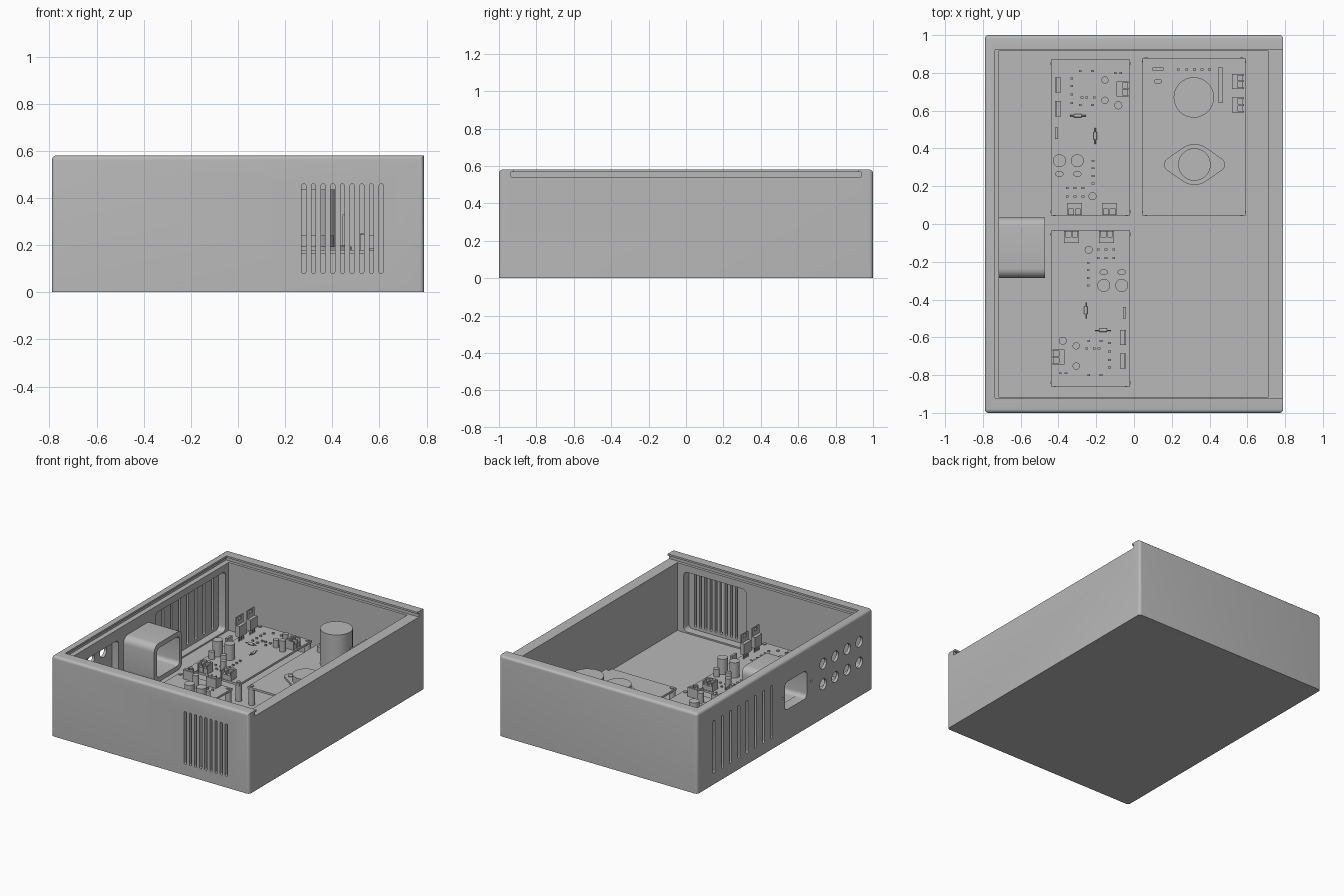
import bpy, bmesh
from math import pi
from mathutils import Matrix, Vector

default = bpy.data.objects.get("Cube")
if default:
    bpy.data.objects.remove(default, do_unlink=True)

GREY = (0.48, 0.48, 0.48, 1)
grey = bpy.data.materials.new("plain grey")
grey.use_nodes = True
grey.diffuse_color = GREY
grey.node_tree.nodes["Principled BSDF"].inputs["Base Color"].default_value = GREY

FLOOR, PCB, TOP = 0.05, 0.165, 0.18   # floor top, board underside, board top


def box(bm, x0, x1, y0, y1, z0, z1):
    size = Matrix.Diagonal((x1 - x0, y1 - y0, z1 - z0, 1))
    mid = Matrix.Translation(((x0 + x1) / 2, (y0 + y1) / 2, (z0 + z1) / 2))
    return bmesh.ops.create_cube(bm, size=1, matrix=mid @ size)["verts"]


def block(bm, x, y, w, d, z1, z0=TOP):
    return box(bm, x - w / 2, x + w / 2, y - d / 2, y + d / 2, z0, z1)


def rod(bm, centre, radius, length, axis="Z", sides=32, squash=1):
    turn = {"Z": Matrix(), "X": Matrix.Rotation(pi / 2, 4, "Y"), "Y": Matrix.Rotation(pi / 2, 4, "X")}[axis]
    m = Matrix.Translation(centre) @ turn @ Matrix.Diagonal((1, squash, 1, 1))
    return bmesh.ops.create_cone(bm, cap_ends=True, segments=sides, radius1=radius,
                                 radius2=radius, depth=length, matrix=m)["verts"]


def can(bm, x, y, r, z1, z0=TOP, squash=1):
    return rod(bm, (x, y, (z0 + z1) / 2), r, z1 - z0, squash=squash)


def round_edges(bm, verts, axis, width):
    """Round the edges of a box that run along one axis."""
    edges = {e for v in verts for e in v.link_edges
             if abs((e.verts[0].co - e.verts[1].co).normalized()[axis]) > 0.9}
    bmesh.ops.bevel(bm, geom=list(edges), offset=width, segments=6, affect="EDGES", profile=0.5)


def finish(name, bm):
    mesh = bpy.data.meshes.new(name)
    bmesh.ops.recalc_face_normals(bm, faces=bm.faces)
    bm.to_mesh(mesh)
    bm.free()
    mesh.materials.append(grey)
    obj = bpy.data.objects.new(name, mesh)
    bpy.context.scene.collection.objects.link(obj)
    return obj


def cut(obj, bm):
    """Subtract the cutter shapes and keep the result."""
    tool = finish("cutter", bm)
    tool.hide_render = True
    mod = obj.modifiers.new("cut", "BOOLEAN")
    mod.operation, mod.solver, mod.object = "DIFFERENCE", "EXACT", tool
    graph = bpy.context.evaluated_depsgraph_get()
    result = bpy.data.meshes.new_from_object(obj.evaluated_get(graph))
    obj.modifiers.clear()
    obj.data = result
    bpy.data.objects.remove(tool, do_unlink=True)


# Case shell with rounded upright and top edges
bm = bmesh.new()
box(bm, -0.79, 0.79, -1, 1, 0, 0.58)
outer = [e for e in bm.edges if max(v.co.z for v in e.verts) > 0.5
         and not all(v.co.z > 0.5 and v.co.x > 0 for v in e.verts)]
bmesh.ops.bevel(bm, geom=outer, offset=0.02, segments=5, affect="EDGES", profile=0.5)
case = finish("case", bm)

# Cavity, then the lid opening and its wider sliding groove, open to the +x side
for cavity in [(-0.715, 0.71, -0.915, 0.915, FLOOR, 0.7),
               (-0.735, 0.9, -0.92, 0.92, 0.53 + 0.01, 0.7),
               (-0.75, 0.9, -0.935, 0.935, 0.54, 0.567)]:
    bm = bmesh.new()
    box(bm, *cavity)
    cut(case, bm)

# Thinned wall panels behind the vents and the sockets
bm = bmesh.new()
round_edges(bm, box(bm, 0.16, 0.66, -0.975, -0.9, 0.06, 0.49), 1, 0.03)
round_edges(bm, box(bm, -0.77, -0.7, 0.08, 0.88, 0.06, 0.49), 0, 0.03)
round_edges(bm, box(bm, -0.77, -0.7, -0.905, -0.34, 0.18, 0.46), 0, 0.03)
cut(case, bm)

# Vent slots, socket holes, power inlet opening and its screw holes
bm = bmesh.new()
for i in range(9):
    x = 0.279 + i * 0.041
    round_edges(bm, box(bm, x - 0.009, x + 0.009, -1.1, -0.85, 0.08, 0.46), 1, 0.0088)
for i in range(8):
    y = 0.15 + i * 0.094
    round_edges(bm, box(bm, -0.9, -0.65, y - 0.011, y + 0.011, 0.08, 0.46), 0, 0.0108)
for i in range(4):
    for z in (0.245, 0.395):
        rod(bm, (-0.75, -0.437 - i * 0.137, z), 0.038, 0.2, "X")
round_edges(bm, box(bm, -0.9, -0.65, -0.25, 0, 0.22, 0.42), 0, 0.03)
for y in (0.025, -0.3):
    rod(bm, (-0.79, y, 0.32), 0.008, 0.06, "X", 16)
cut(case, bm)

# Power inlet sleeve
bm = bmesh.new()
round_edges(bm, box(bm, -0.72, -0.47, -0.285, 0.035, 0.18, 0.46), 0, 0.05)
inlet = finish("inlet_sleeve", bm)
bm = bmesh.new()
round_edges(bm, box(bm, -0.8, -0.4, -0.255, 0.005, 0.215, 0.425), 0, 0.03)
cut(inlet, bm)


def circuit_board(name, x0, x1, y0, y1):
    """Board with four corner standoffs and screws."""
    bm = bmesh.new()
    box(bm, x0, x1, y0, y1, PCB, TOP)
    for x in (x0 + 0.02, x1 - 0.02):
        for y in (y0 + 0.02, y1 - 0.02):
            can(bm, x, y, 0.022, PCB, FLOOR)
            can(bm, x, y, 0.013, TOP + 0.006)
    return finish(name, bm)


def terminal(bm, x, y, angle):
    """Two-way screw terminal; its wire openings face local -y."""
    v = block(bm, 0, 0.012, 0.08, 0.03, 0.245)
    v += block(bm, 0, -0.018, 0.08, 0.03, 0.215)
    for side in (-1, 0, 1):
        v += block(bm, side * 0.036, -0.012, 0.008, 0.05, 0.24)
    for side in (-0.018, 0.018):
        v += can(bm, side, 0.012, 0.013, 0.25, 0.24)
    bmesh.ops.transform(bm, verts=v, matrix=Matrix.Translation((x, y, 0)) @ Matrix.Rotation(angle, 4, "Z"))


def power_transistor(bm, x, y):
    """Upright flat package with legs, body and drilled-style tab."""
    for dy in (-0.024, 0, 0.024):
        block(bm, x, y + dy, 0.006, 0.008, 0.22)
    block(bm, x + 0.002, y, 0.026, 0.08, 0.295, 0.215)
    block(bm, x - 0.012, y, 0.008, 0.08, 0.325, 0.215)
    for dy in (-0.028, 0.028):
        block(bm, x - 0.012, y + dy, 0.008, 0.024, 0.35, 0.325)
    block(bm, x - 0.012, y, 0.008, 0.08, 0.355, 0.345)


def axial(bm, x, y, axis):
    rod(bm, (x, y, 0.195), 0.009, 0.04, axis, 16)
    rod(bm, (x, y, 0.195), 0.003, 0.085, axis, 8)


def chips(bm, xs, ys):
    for x in xs:
        for y in ys:
            block(bm, x, y, 0.014, 0.01, 0.19)


# Amplifier boards: one built, the second turned half way round
board_parts = [circuit_board("rear_amplifier_board", -0.44, -0.02, 0.045, 0.87)]

bm = bmesh.new()
terminal(bm, -0.315, 0.083, 0)
terminal(bm, -0.13, 0.083, 0)
terminal(bm, -0.065, 0.715, pi / 2)
board_parts.append(finish("rear_terminals", bm))

bm = bmesh.new()
for y in (0.61, 0.735):
    power_transistor(bm, -0.402, y)
board_parts.append(finish("rear_power_transistors", bm))

bm = bmesh.new()
for x in (-0.395, -0.3):
    can(bm, x, 0.335, 0.034, 0.29)
    can(bm, x, 0.265, 0.022, 0.235, squash=0.7)
for x, y in [(-0.083, 0.628), (-0.22, 0.147)]:
    can(bm, x, y, 0.021, 0.26)
for y in (0.655, 0.762):
    can(bm, -0.154, y, 0.019, 0.235)
block(bm, -0.41, 0.48, 0.015, 0.06, 0.25)
board_parts.append(finish("rear_capacitors", bm))

bm = bmesh.new()
axial(bm, -0.297, 0.573, "X")
axial(bm, -0.205, 0.467, "Y")
chips(bm, [-0.33], [0.64, 0.685, 0.73, 0.77])
chips(bm, [-0.353, -0.312, -0.27], [0.145, 0.19])
chips(bm, [-0.217], [0.215, 0.255, 0.295, 0.335])
chips(bm, [-0.285, -0.22], [0.81, 0.63])
chips(bm, [-0.275, -0.25, -0.21], [0.67])
chips(bm, [-0.1, -0.07], [0.8])
board_parts.append(finish("rear_small_parts", bm))

for part in board_parts:
    twin = bpy.data.objects.new(part.name.replace("rear", "front"), part.data)
    twin.location, twin.rotation_euler = (-0.46, 0.01, 0), (0, 0, pi)
    bpy.context.scene.collection.objects.link(twin)

# Power supply board and its parts
circuit_board("supply_board", 0.045, 0.59, 0.045, 0.88)

bm = bmesh.new()
can(bm, 0.317, 0.67, 0.107, 0.435)
finish("reservoir_capacitor", bm)

bm = bmesh.new()
for y in (0.63, 0.755):
    terminal(bm, 0.545, y, pi / 2)
finish("supply_terminals", bm)

# Regulator: hull around a large disc and two ears, with a round cap
bm = bmesh.new()
for x, r in [(0.32, 0.108), (0.197, 0.038), (0.443, 0.038)]:
    can(bm, x, 0.315, r, TOP + 0.014)
hull = bmesh.ops.convex_hull(bm, input=bm.verts)
bmesh.ops.delete(bm, geom=list({g for g in hull["geom_interior"] + hull["geom_unused"]
                                if isinstance(g, bmesh.types.BMVert)}), context="VERTS")
can(bm, 0.32, 0.315, 0.086, 0.24, 0.19)
for x in (0.2, 0.44):
    can(bm, x, 0.315, 0.019, 0.2, 0.19)
finish("regulator", bm)

bm = bmesh.new()
block(bm, 0.457, 0.735, 0.026, 0.185, 0.33)
block(bm, 0.127, 0.82, 0.06, 0.015, 0.235)
can(bm, 0.127, 0.755, 0.022, 0.22, squash=0.6)
chips(bm, [0.235, 0.28, 0.32, 0.36, 0.4], [0.818])
finish("supply_small_parts", bm)

# Smooth the round surfaces and keep the edges sharp
for obj in bpy.context.scene.objects:
    obj.select_set(obj.type == "MESH")
bpy.context.view_layer.objects.active = case
bpy.ops.object.shade_smooth_by_angle(angle=pi / 6)
